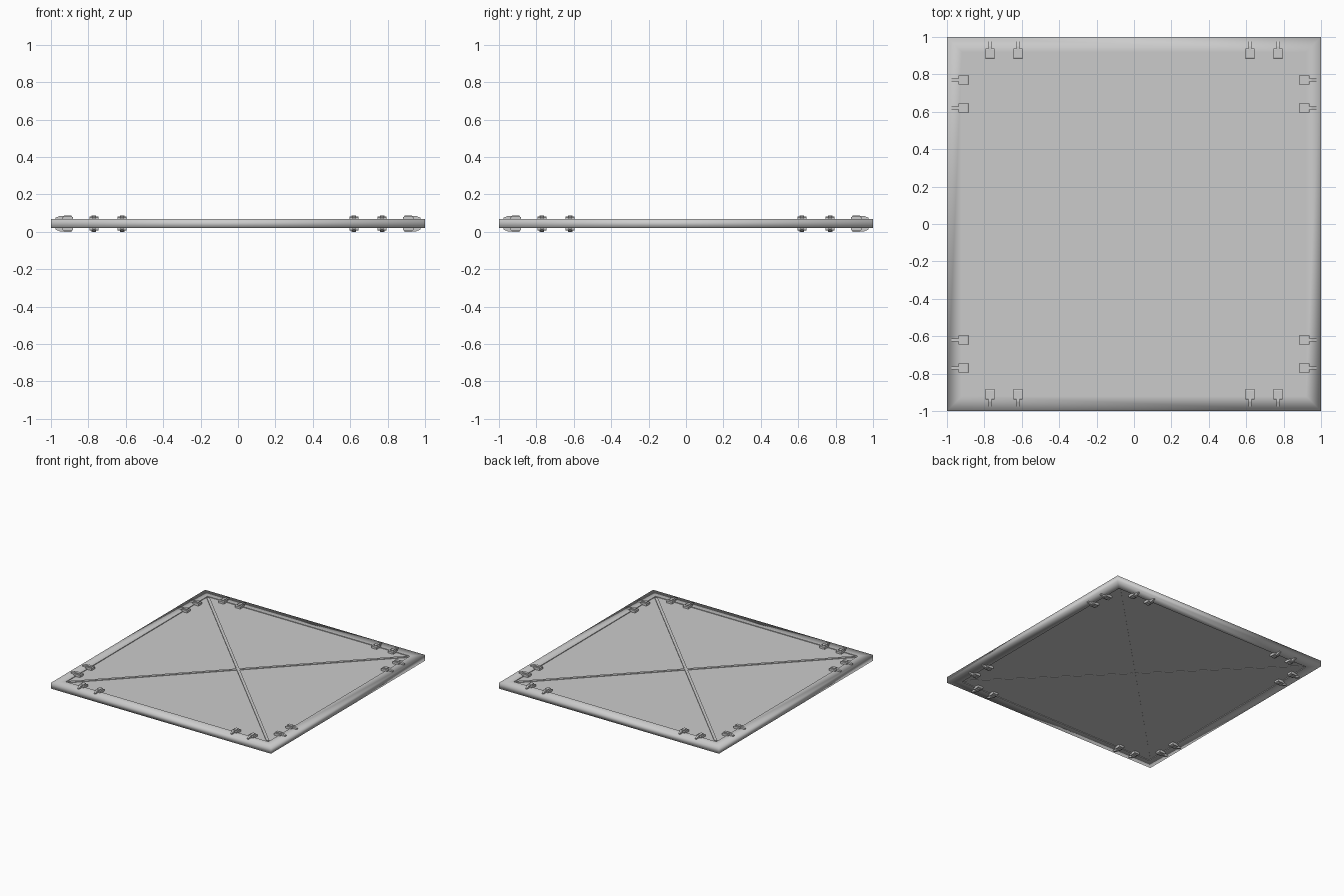
import bpy
import bmesh
from math import pi
from mathutils import Matrix, Vector

if "Cube" in bpy.data.objects:
    bpy.data.objects.remove(bpy.data.objects["Cube"])

MID = 0.044          # height of the panel's middle plane
INNER = 0.92         # inner edge of the frame


def material(name, value):
    mat = bpy.data.materials.new(name)
    mat.use_nodes = True
    colour = (value, value, value, 1)
    mat.diffuse_color = colour
    mat.node_tree.nodes["Principled BSDF"].inputs["Base Color"].default_value = colour
    return mat


grey = material("plain grey", 0.6)


def finish(name, bm, smooth=False):
    bmesh.ops.recalc_face_normals(bm, faces=bm.faces)
    mesh = bpy.data.meshes.new(name)
    bm.to_mesh(mesh)
    bm.free()
    mesh.materials.append(grey)
    for poly in mesh.polygons:
        poly.use_smooth = smooth
    obj = bpy.data.objects.new(name, mesh)
    bpy.context.collection.objects.link(obj)
    return obj


def add_box(bm, centre, size, turn=0.0):
    matrix = (Matrix.Translation(centre) @ Matrix.Rotation(turn, 4, "Z")
              @ Matrix.Diagonal((*size, 1)))
    bmesh.ops.create_cube(bm, size=1, matrix=matrix)


def add_extrusion(bm, profile, half_width):
    """Extrude an (x, z) profile along y, centred on y = 0."""
    verts = [bm.verts.new((x, -half_width, z)) for x, z in profile]
    face = bm.faces.new(verts)
    extruded = bmesh.ops.extrude_face_region(bm, geom=[face])["geom"]
    moved = [g for g in extruded if isinstance(g, bmesh.types.BMVert)]
    bmesh.ops.translate(bm, verts=moved, vec=(0, 2 * half_width, 0))


# Frame: a square ring with softly shaded outer edges
bm = bmesh.new()
section = [(INNER, 0.024), (1, 0.024), (1, -0.024), (INNER, -0.024)]
rings = []
for reach, height in section:
    corners = [(1, 1), (-1, 1), (-1, -1), (1, -1)]
    rings.append([bm.verts.new((sx * reach, sy * reach, MID + height)) for sx, sy in corners])
for a, b in zip(rings, rings[1:]):
    for i in range(4):
        j = (i + 1) % 4
        bm.faces.new((a[i], a[j], b[j], b[i]))
finish("frame", bm, smooth=True)

# Infill panel, slightly recessed in the frame
bm = bmesh.new()
add_box(bm, (0, 0, MID), (2 * INNER, 2 * INNER, 0.036))
finish("infill_panel", bm)

# Frame lip closing the step down to the panel
bm = bmesh.new()
for s in (-1, 1):
    add_box(bm, (s * (INNER + 0.004), 0, MID), (0.008, 2 * INNER, 0.047))
    add_box(bm, (0, s * (INNER + 0.004), MID), (2 * INNER, 0.008, 0.047))
finish("frame_lip", bm)

# Crossed diagonal braces, standing just proud of the panel
for name, turn in (("diagonal_brace_a", pi / 4), ("diagonal_brace_b", -pi / 4)):
    bm = bmesh.new()
    add_box(bm, (0, 0, MID + 0.001), (2.56, 0.022, 0.044), turn)
    finish(name, bm)

# Clip: a body, a raised cap and a tongue that slopes down onto the frame
bm = bmesh.new()
body = [(0.882, 0.015), (0.882, 0.034), (0.89, 0.038), (0.932, 0.038),
        (0.938, 0.034), (0.938, 0.015)]
cap = [(0.89, 0.034), (0.89, 0.044), (0.93, 0.044), (0.93, 0.034)]
tongue = [(0.92, 0.02), (0.92, 0.042), (0.95, 0.042), (0.975, 0.032), (0.975, 0.02)]
for profile, half_width in ((body, 0.023), (cap, 0.012), (tongue, 0.0075)):
    add_extrusion(bm, profile, half_width)
clip = finish("clip", bm)
clip_mesh = clip.data
bpy.data.objects.remove(clip)

# Four clips per edge on the top, mirrored underneath
for edge in range(4):
    for along in (-0.77, -0.62, 0.62, 0.77):
        for side, flip in (("top", 0), ("bottom", pi)):
            obj = bpy.data.objects.new(f"clip_{side}", clip_mesh)
            obj.matrix_world = (Matrix.Translation((0, 0, MID))
                                @ Matrix.Rotation(edge * pi / 2, 4, "Z")
                                @ Matrix.Translation((0, along, 0))
                                @ Matrix.Rotation(flip, 4, "X"))
            bpy.context.collection.objects.link(obj)
